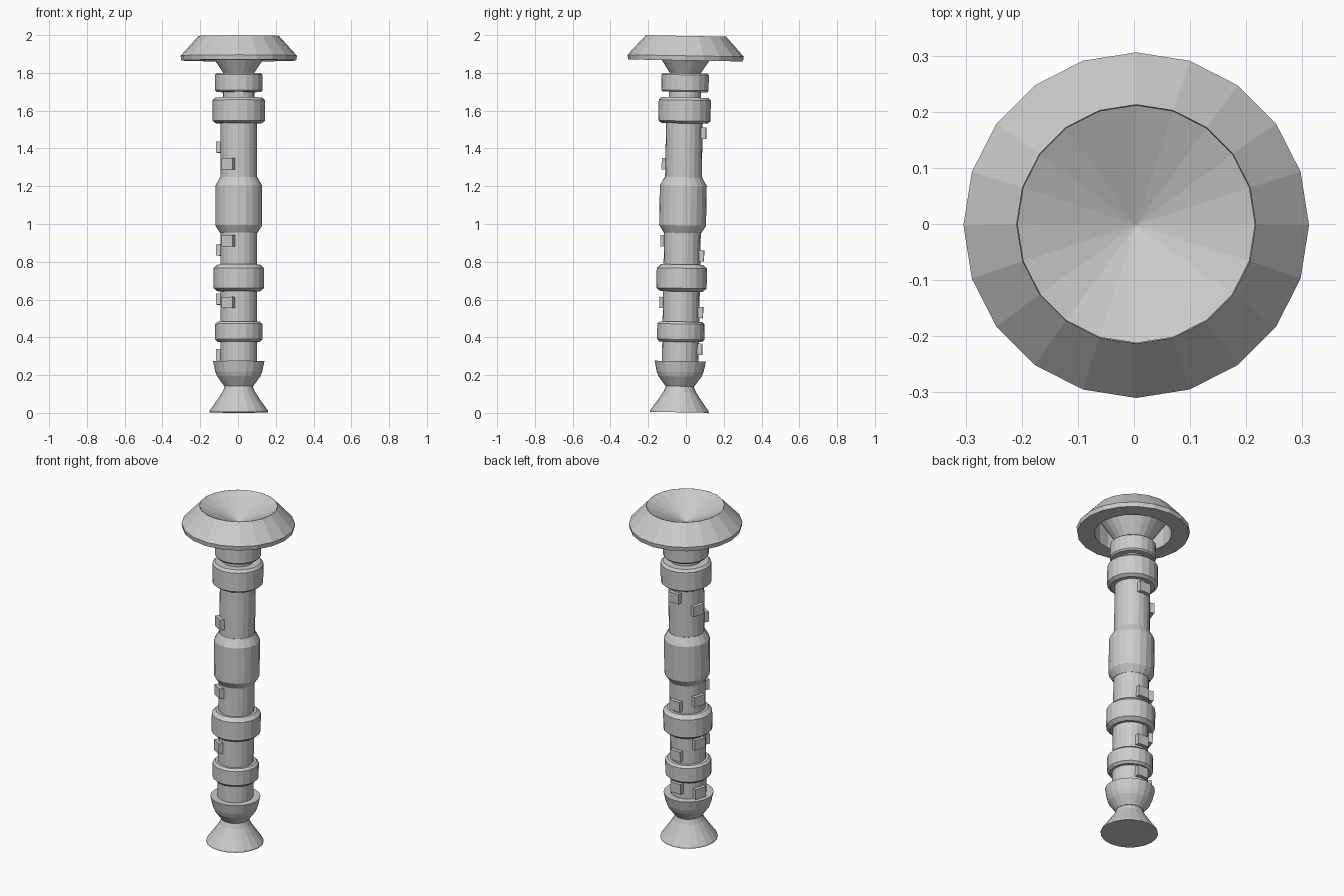
import bpy, math
from mathutils import Matrix, Vector

if "Cube" in bpy.data.objects:
    bpy.data.objects.remove(bpy.data.objects["Cube"])

SIDES = 20
# whole post leans one degree towards +y
LEAN = Matrix.Translation((0.004, -0.035, 0.003)) @ Matrix.Rotation(math.radians(-1), 4, 'X')


def add_mesh(name, verts, faces):
    me = bpy.data.meshes.new(name)
    me.from_pydata([LEAN @ Vector(v) for v in verts], [], faces)
    me.update()
    ob = bpy.data.objects.new(name, me)
    bpy.context.collection.objects.link(ob)
    return ob


def lathe(name, profile, closed=False):
    """Revolve (radius, height) points, bottom to top; caps ends unless closed."""
    n, verts, faces = SIDES, [], []
    for r, z in profile:
        for i in range(n):
            a = 2 * math.pi * i / n
            verts.append((r * math.cos(a), r * math.sin(a), z))
    rows = len(profile)
    for j in range(rows if closed else rows - 1):
        k = (j + 1) % rows
        for i in range(n):
            m = (i + 1) % n
            faces.append((j * n + i, j * n + m, k * n + m, k * n + i))
    if not closed:
        faces.append(tuple(reversed(range(n))))
        faces.append(tuple(range((rows - 1) * n, rows * n)))
    return add_mesh(name, verts, faces)


# base and shaft
lathe("flared_foot", [(.156, 0), (.155, .008), (.118, .06), (.085, .11), (.072, .142)])
lathe("bowl", [(.076, .138), (.114, .19), (.124, .215), (.136, .271)])
lathe("shaft", [(.097, .2), (.097, 1.6)])

# collars around the shaft
lathe("lower_collar", [(.112, .373), (.125, .386), (.125, .468), (.112, .48)])
lathe("middle_collar", [(.112, .64), (.133, .657), (.133, .763), (.112, .783)])
lathe("grip", [(.099, .95), (.124, .99), (.124, 1.2), (.099, 1.245)])
lathe("upper_collar", [(.12, 1.53), (.138, 1.543), (.138, 1.653), (.125, 1.667)])
lathe("neck", [(.084, 1.6), (.084, 1.72)])
lathe("top_collar", [(.118, 1.696), (.125, 1.705), (.125, 1.787), (.118, 1.795)])

# funnel with a shallow conical dish on top
n = SIDES
cup = [(r * math.cos(2 * math.pi * i / n), r * math.sin(2 * math.pi * i / n), z)
       for r, z in ((.074, 1.785), (.212, 1.993)) for i in range(n)]
cup.append((0, 0, 1.895))
faces = [tuple(reversed(range(n)))]
for i in range(n):
    m = (i + 1) % n
    faces += [(i, m, n + m, n + i), (n + i, n + m, 2 * n)]
add_mesh("funnel", cup, faces)

# sloping skirt ring around the funnel
lathe("head_ring", [(.21, 1.863), (.304, 1.863), (.308, 1.888), (.213, 1.993)], closed=True)


def tab(name, z, degrees):
    w, d, h = .034, .02, .03
    rot = Matrix.Translation((0, 0, z)) @ Matrix.Rotation(math.radians(degrees), 4, 'Z')
    verts = [rot @ Vector((.096 + d * x, w * y, h * s))
             for s in (-1, 1) for x, y in ((-1, -1), (1, -1), (1, 1), (-1, 1))]
    add_mesh(name, verts, [(3, 2, 1, 0), (4, 5, 6, 7), (0, 1, 5, 4),
                           (1, 2, 6, 5), (2, 3, 7, 6), (3, 0, 4, 7)])


# small tabs on the back, left and front-left of each shaft section
for angle, heights in ((88, (.335, .53, .83, 1.48)),
                       (160, (.305, .6, .86, 1.405)),
                       (238, (.58, .907, 1.315))):
    for z in heights:
        tab("tab", z, angle)
